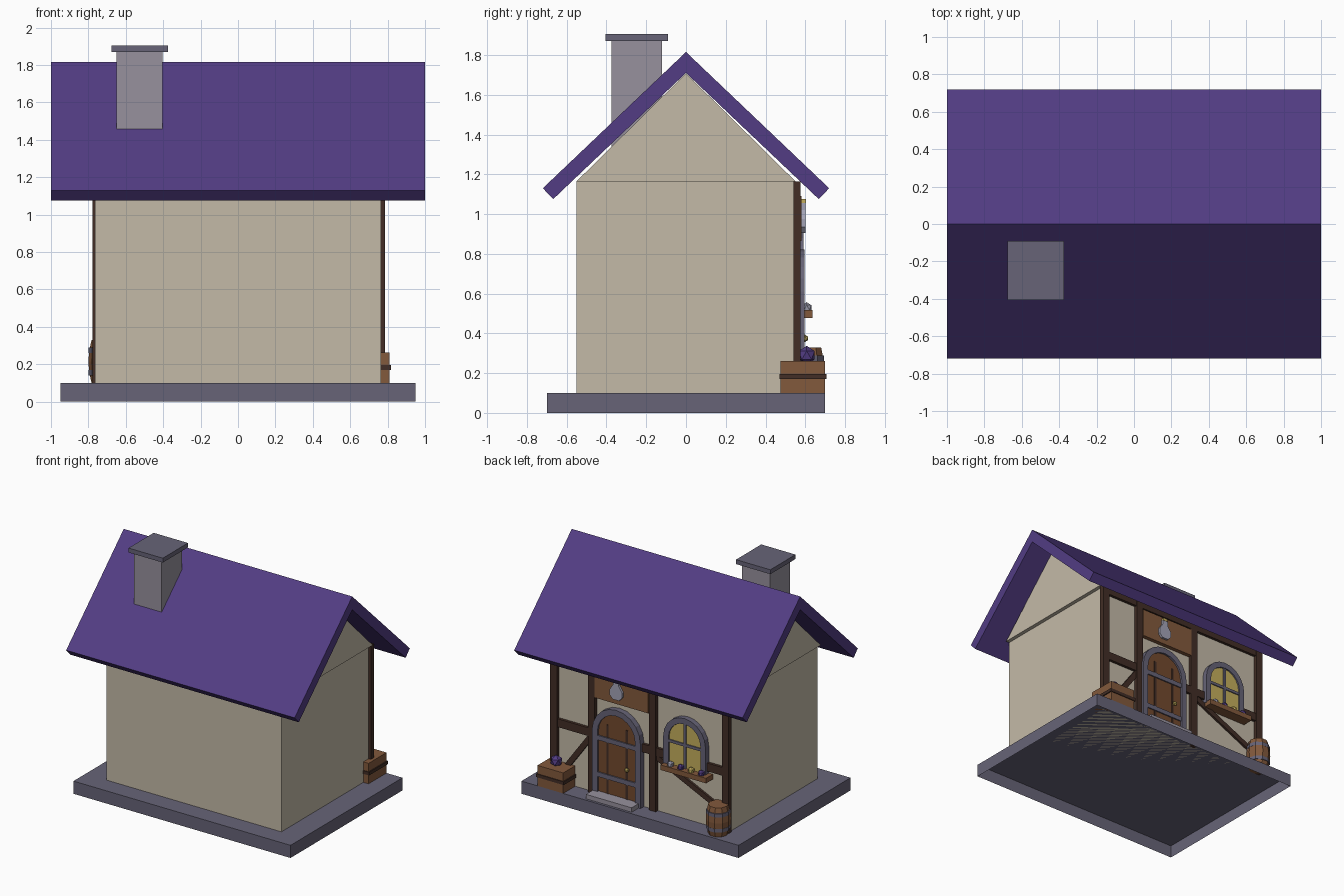
import bpy
import bmesh
from math import cos, sin, pi
from mathutils import Vector

if "Cube" in bpy.data.objects:
    bpy.data.objects.remove(bpy.data.objects["Cube"], do_unlink=True)


def material(name, r, g, b):
    mat = bpy.data.materials.new(name)
    mat.use_nodes = True
    mat.diffuse_color = (r, g, b, 1)
    mat.node_tree.nodes["Principled BSDF"].inputs["Base Color"].default_value = (r, g, b, 1)
    return mat


PLASTER = material("plaster", .55, .49, .39)
ROOF = material("purple", .085, .046, .23)
STONE = material("dark_stone", .135, .127, .185)
PALE = material("pale_stone", .31, .285, .34)
WOOD = material("warm_wood", .225, .1, .045)
DOOR = material("door_wood", .17, .067, .027)
TIMBER = material("dark_timber", .054, .027, .019)
GOLD = material("yellow", .56, .43, .11)
GLASS = material("bottle_glass", .37, .37, .47)


def finish(name, bm, mat):
    bmesh.ops.recalc_face_normals(bm, faces=bm.faces)
    mesh = bpy.data.meshes.new(name)
    bm.to_mesh(mesh)
    bm.free()
    mesh.materials.append(mat)
    obj = bpy.data.objects.new(name, mesh)
    bpy.context.collection.objects.link(obj)
    return obj


def prism(name, mat, points, lo, hi, axis="y"):
    """Extrude a flat outline along y (x,z points) or x (y,z points)."""
    bm = bmesh.new()
    place = (lambda a, b: (a, lo, b)) if axis == "y" else (lambda a, b: (lo, a, b))
    face = bm.faces.new([bm.verts.new(place(a, b)) for a, b in points])
    ext = bmesh.ops.extrude_face_region(bm, geom=[face], use_keep_orig=True)
    move = Vector((0, hi - lo, 0)) if axis == "y" else Vector((hi - lo, 0, 0))
    bmesh.ops.translate(bm, vec=move, verts=[v for v in ext["geom"] if isinstance(v, bmesh.types.BMVert)])
    return finish(name, bm, mat)


def box(name, mat, x0, x1, y0, y1, z0, z1):
    return prism(name, mat, [(x0, z0), (x1, z0), (x1, z1), (x0, z1)], y0, y1)


def beam(name, mat, a, b, width, y0, y1):
    """Slanted bar on the facade between two x,z points."""
    a, b = Vector(a), Vector(b)
    side = (b - a).orthogonal().normalized() * width / 2
    return prism(name, mat, [a + side, b + side, b - side, a - side], y0, y1)


def arch(cx, half, base, spring, steps=10):
    curve = [(cx + half * cos(pi * i / steps), spring + half * sin(pi * i / steps))
             for i in range(steps + 1)]
    return [(cx + half, base)] + curve + [(cx - half, base)]


def lathe(name, mat, cx, cy, profile, sides=10):
    bm = bmesh.new()
    rings = [[bm.verts.new((cx + r * cos(2 * pi * i / sides), cy + r * sin(2 * pi * i / sides), z))
              for i in range(sides)] for r, z in profile]
    for low, high in zip(rings, rings[1:]):
        for i in range(sides):
            j = (i + 1) % sides
            bm.faces.new((low[i], low[j], high[j], high[i]))
    bm.faces.new(rings[0])
    bm.faces.new(rings[-1])
    return finish(name, bm, mat)


def ball(name, mat, x, y, z, r):
    bm = bmesh.new()
    bmesh.ops.create_icosphere(bm, subdivisions=1, radius=r)
    bmesh.ops.translate(bm, vec=(x, y, z), verts=bm.verts)
    return finish(name, bm, mat)


# Base slab, open underneath
base = box("base_slab", STONE, -.95, .95, -.7, .7, 0, .1)
bm = bmesh.new()
bm.from_mesh(base.data)
bmesh.ops.delete(bm, geom=[f for f in bm.faces if f.normal.z < -.9], context="FACES")
bm.to_mesh(base.data)
bm.free()

# Walls, gable and roof
WALL = .55
box("walls", PLASTER, -.765, .765, -WALL, WALL, .1, 1.165)
prism("gable", PLASTER, [(-WALL, 1.165), (WALL, 1.165), (0, 1.708)], -.795, .795, "x")
slope = [(.72, 1.13), (.668, 1.075)]
prism("roof", ROOF, [(0, 1.815)] + slope + [(0, 1.71)] + [(-y, z) for y, z in reversed(slope)],
      -1, 1, "x")

# Chimney
box("chimney", PALE, -.65, -.405, -.375, -.12, 1.34, 1.87)
box("chimney_cap", STONE, -.675, -.375, -.405, -.09, 1.87, 1.905)

# Timber framing on the detailed facade
for i, x in enumerate((.755, .425, -.108, -.748)):
    box(f"post_{i}", TIMBER, x - .03, x + .03, .54, .577, .1, 1.165)
box("top_beam", TIMBER, -.75, .75, .54, .572, 1.105, 1.165)
box("middle_beam", TIMBER, -.75, .75, .54, .572, .54, .605)
beam("brace_left", TIMBER, (.43, .55), (.735, .13), .042, .54, .567)
beam("brace_right", TIMBER, (-.12, .535), (-.745, .245), .042, .54, .567)


def arched_frame(name, cx, outer, inner, base_z, spring, depth):
    ring = arch(cx, outer, base_z, spring) + arch(cx, inner, base_z, spring)[::-1]
    prism(name, STONE, ring, .54, depth)


# Door
DX = .195
prism("door", DOOR, arch(DX, .17, .1, .61), .54, .58)
arched_frame("door_frame", DX, .212, .165, .1, .61, .595)
for i, x in enumerate((DX - .085, DX + .085)):
    box(f"door_groove_{i}", TIMBER, x - .009, x + .009, .575, .584, .12, .68)
for i, z in enumerate((.27, .56)):
    box(f"door_strap_{i}", STONE, DX - .17, DX + .17, .575, .59, z - .018, z + .018)
ball("door_knob", GOLD, .1, .598, .375, .019)
box("doorstep", PALE, 0, .4, .54, .68, .1, .135)

# Sign with a bottle emblem
box("sign_board", WOOD, -.076, .395, .54, .582, .865, 1.09)
bottle = [(.028, .905), (.055, .935), (.055, .975), (.025, 1.02), (.025, 1.055)]
prism("sign_bottle", GLASS, [(DX + x, z) for x, z in bottle]
      + [(DX - x, z) for x, z in reversed(bottle)], .58, .6)
box("sign_cork", GOLD, DX - .02, DX + .02, .58, .603, 1.055, 1.075)

# Window
WX = -.4
prism("window_pane", GOLD, arch(WX, .15, .51, .73), .54, .58)
arched_frame("window_frame", WX, .185, .14, .51, .73, .592)
box("window_bar_upright", STONE, WX - .01, WX + .01, .575, .588, .51, .88)
box("window_bar_across", STONE, WX - .145, WX + .145, .575, .588, .69, .712)

# Flower box
box("flower_box", WOOD, -.62, -.22, .545, .635, .477, .517)
for i, mat in enumerate((GLASS, ROOF, GOLD, ROOF)):
    ball(f"flower_{i}", mat, -.29 - .09 * i, .607, .53, .027)

# Crate with dark band and plant
box("crate", WOOD, .585, .81, .475, .7, .1, .262)
box("crate_band", TIMBER, .577, .818, .47, .706, .17, .196)
ball("crate_plant", ROOF, .71, .607, .29, .047)

# Barrel with hoops
BX, BY = -.71, .61
lathe("barrel", WOOD, BX, BY, [(.073, .1), (.086, .16), (.09, .215), (.086, .27), (.073, .33)])
for i, z in enumerate((.155, .275)):
    lathe(f"barrel_hoop_{i}", STONE, BX, BY, [(.088, z - .014), (.088, z + .014)])
